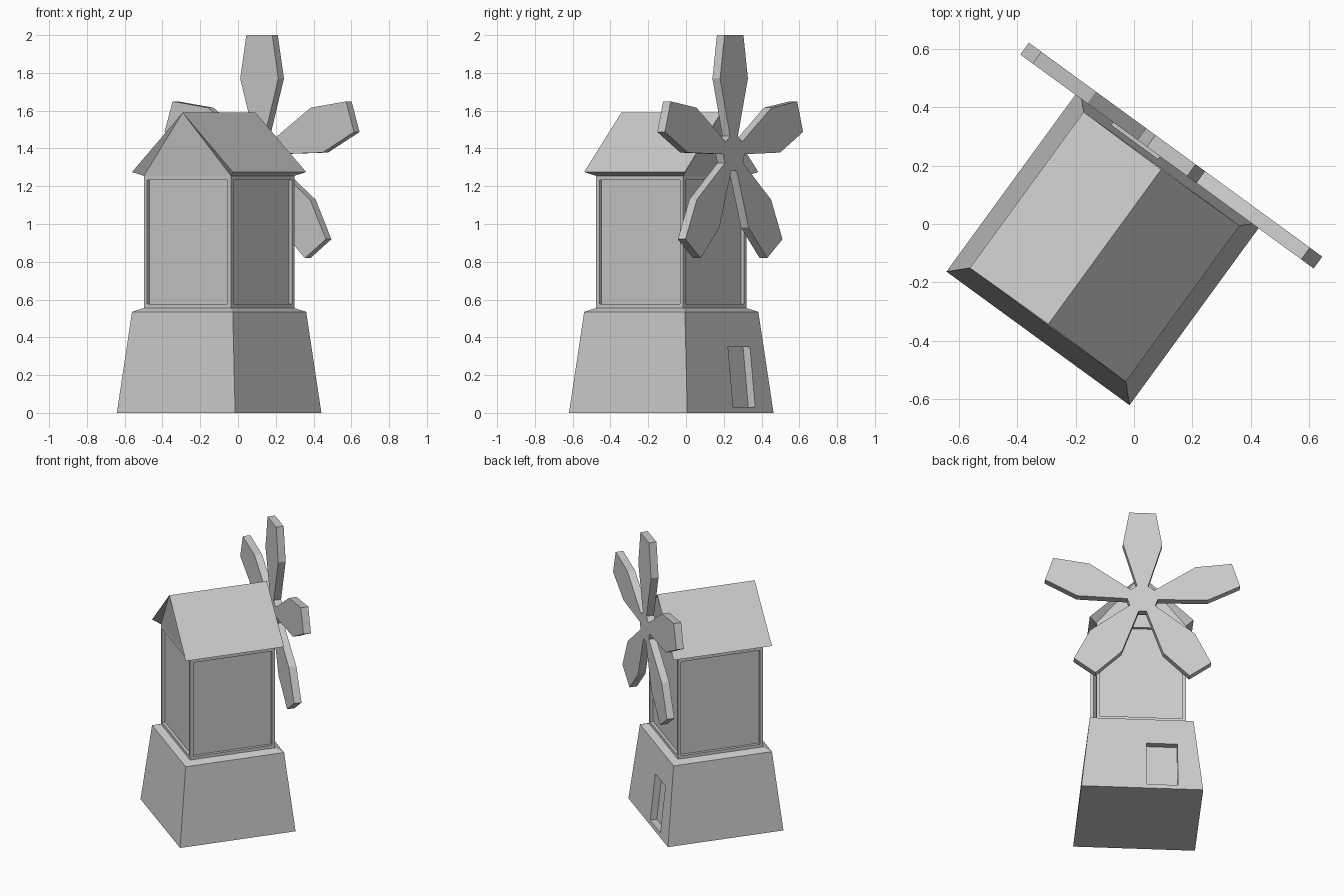
import bpy, bmesh, math
from mathutils import Matrix

if "Cube" in bpy.data.objects:
    bpy.data.objects.remove(bpy.data.objects["Cube"])

# The whole mill is turned about z; local +y points at the fan
PLACE = Matrix.Translation((-0.10, -0.078, 0)) @ Matrix.Rotation(math.radians(-36.1), 4, 'Z')


def finish(name, bm):
    bmesh.ops.recalc_face_normals(bm, faces=bm.faces)
    bm.transform(PLACE)
    mesh = bpy.data.meshes.new(name)
    bm.to_mesh(mesh)
    bm.free()
    obj = bpy.data.objects.new(name, mesh)
    bpy.context.collection.objects.link(obj)
    return obj


def square_loft(levels):
    """Stack of square rings (half width, z), capped; returns bmesh and side faces."""
    bm = bmesh.new()
    rings = [[bm.verts.new((sx * h, sy * h, z)) for sx, sy in ((-1, -1), (1, -1), (1, 1), (-1, 1))]
             for h, z in levels]
    sides = [bm.faces.new((a[i], a[(i + 1) % 4], b[(i + 1) % 4], b[i]))
             for a, b in zip(rings, rings[1:]) for i in range(4)]
    bm.faces.new(rings[0][::-1])
    bm.faces.new(rings[-1])
    return bm, sides


def prism(points, offset):
    """Extrude a closed outline by an offset vector."""
    bm = bmesh.new()
    face = bm.faces.new([bm.verts.new(p) for p in points])
    ext = bmesh.ops.extrude_face_region(bm, geom=[face])
    bmesh.ops.translate(bm, vec=offset, verts=[v for v in ext['geom'] if isinstance(v, bmesh.types.BMVert)])
    return bm


# Tapered base with sloping ledge
bm, _ = square_loft([(0.3875, 0), (0.33, 0.535), (0.285, 0.555)])
base = finish("base", bm)

# Doorway recess, following the slope of the wall
def wall(z):
    return 0.3875 - 0.0575 * z / 0.535

outline = [(-0.227, wall(z) + d, z) for z, d in ((0.03, -0.045), (0.03, 0.1), (0.35, 0.1), (0.35, -0.045))]
cutter = finish("door_cutter", prism(outline, (0.197, 0, 0)))
cutter.hide_render = True
cutter.hide_viewport = True
cut = base.modifiers.new("doorway", 'BOOLEAN')
cut.operation = 'DIFFERENCE'
cut.solver = 'EXACT'
cut.object = cutter

# Body with a recessed panel on each wall
bm, walls = square_loft([(0.285, 0.555), (0.285, 1.255)])
bmesh.ops.recalc_face_normals(bm, faces=bm.faces)
bmesh.ops.inset_individual(bm, faces=walls, thickness=0.03, depth=0)
bmesh.ops.inset_individual(bm, faces=walls, thickness=0, depth=-0.02)
finish("body", bm)

# Gabled roof, overhanging the body on all sides
bm = bmesh.new()
low, eave, ridge = {}, {}, {}
for sy in (-1, 1):
    ridge[sy] = bm.verts.new((0, sy * 0.327, 1.59))
    for sx in (-1, 1):
        low[sx, sy] = bm.verts.new((sx * 0.285, sy * 0.285, 1.255))
        eave[sx, sy] = bm.verts.new((sx * 0.33, sy * 0.33, 1.275))
bm.faces.new((low[-1, -1], low[-1, 1], low[1, 1], low[1, -1]))
for s in (-1, 1):
    bm.faces.new((low[s, -1], low[s, 1], eave[s, 1], eave[s, -1]))
    bm.faces.new((eave[s, -1], eave[s, 1], ridge[1], ridge[-1]))
    bm.faces.new((low[-1, s], low[1, s], ridge[s]))
    for sx in (-1, 1):
        bm.faces.new((low[sx, s], eave[sx, s], ridge[s]))
finish("roof", bm)

# Five-bladed fan: one blade outline repeated around the hub
blade = [(-0.035, 0.09), (-0.125, 0.395), (-0.085, 0.625), (0.085, 0.625), (0.125, 0.395), (0.035, 0.09)]
points = []
for i in range(5):
    a = i * math.tau / 5
    for x, r in blade:
        points.append((x * math.cos(a) + r * math.sin(a), 0.361,
                       1.375 - x * math.sin(a) + r * math.cos(a)))
finish("fan", prism(points, (0, 0.05, 0)))
